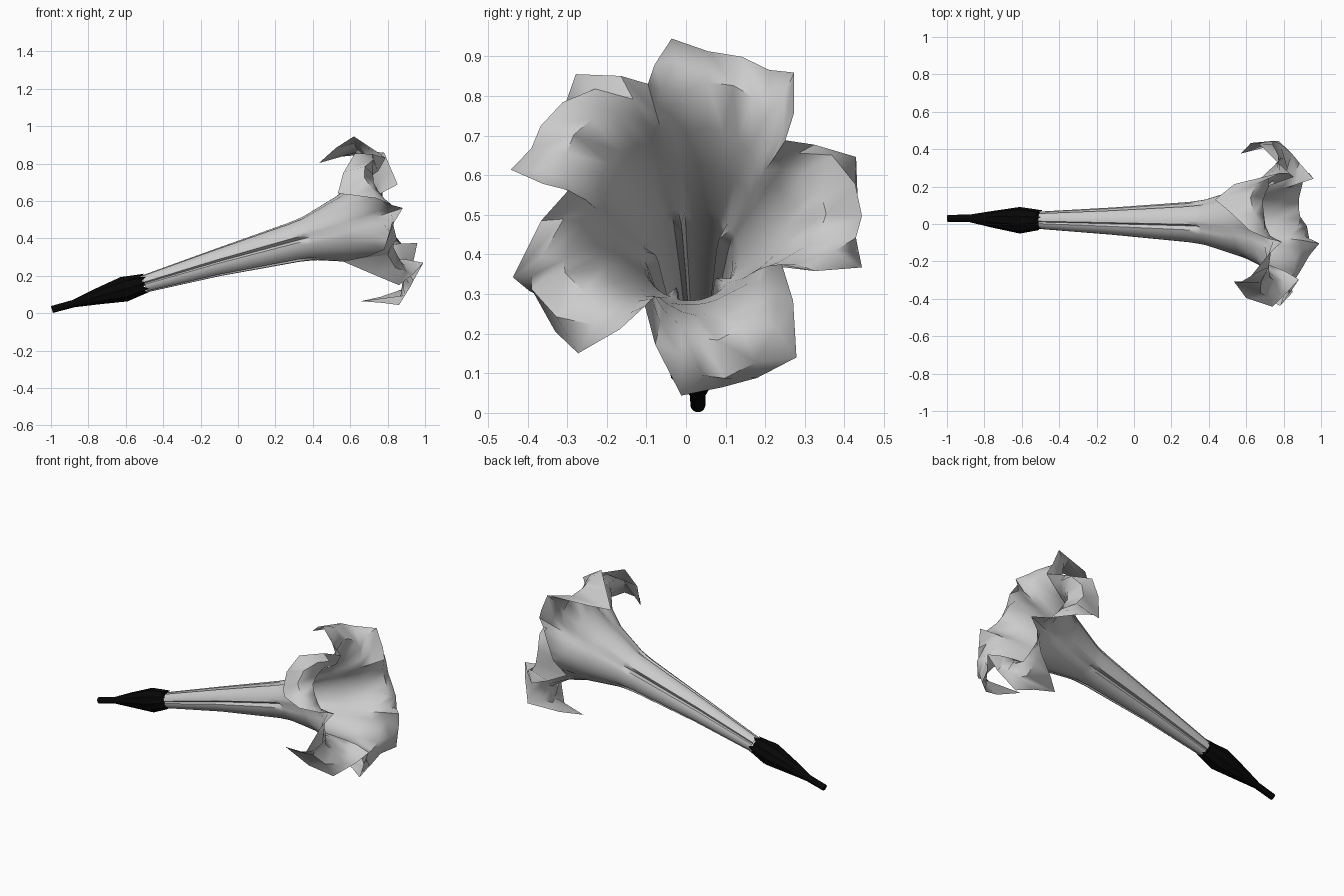
import bpy, math
from mathutils import Vector

if "Cube" in bpy.data.objects:
    bpy.data.objects.remove(bpy.data.objects["Cube"])

ORIGIN = Vector((-0.5, 0.02, 0.157))
AXIS = Vector((0.957, -0.012, 0.29)).normalized()
SIDE = Vector((0, 1, 0))
UP = AXIS.cross(SIDE).normalized()
if UP.z < 0:
    UP = -UP


def at(s, r, deg):
    # point along the slightly drooping flower axis
    a = math.radians(deg)
    droop = Vector((0, 0, -0.035 * min(1, s / 1.1) ** 2))
    return ORIGIN + AXIS * s + (SIDE * math.cos(a) + UP * math.sin(a)) * r + droop


def mix(p, q, w):
    return tuple(a + (b - a) * w for a, b in zip(p, q))


def loft(name, columns, angle, cap=False):
    # closed surface skinned through columns of points
    n, m = len(columns), len(columns[0])
    verts = [p for c in columns for p in c]
    faces = [(i * m + j, ((i + 1) % n) * m + j, ((i + 1) % n) * m + j + 1, i * m + j + 1)
             for i in range(n) for j in range(m - 1)]
    if cap:
        faces.append([i * m for i in reversed(range(n))])
    me = bpy.data.meshes.new(name)
    me.from_pydata(verts, [], faces)
    me.update()
    ob = bpy.data.objects.new(name, me)
    bpy.context.collection.objects.link(ob)
    bpy.context.view_layer.objects.active = ob
    ob.select_set(True)
    bpy.ops.object.shade_smooth_by_angle(angle=math.radians(angle))
    ob.select_set(False)
    return ob


# Trumpet blossom: pleated tube opening into five curled lobes
TUBE = [(0, 0.047), (0.4, 0.073), (0.83, 0.108), (0.90, 0.118), (0.93, 0.124), (1.13, 0.185)]
PLEAT = [0.85, 0.78, 0.74, 0.74, 0.97, 0.97]
NOTCH = [(1.22, 0.205), (1.30, 0.23), (1.38, 0.26)]
SHOULDER = [(1.25, 0.24), (1.35, 0.31), (1.37, 0.39)]
INNER = [(1.25, 0.25), (1.35, 0.34), (1.32, 0.43)]
MIDDLE = [(1.25, 0.25), (1.34, 0.35), (1.30, 0.44)]
EDGE = [mix(a, b, 0.42) for a, b in zip(NOTCH, SHOULDER)]
# (s, r, angle) of: notch, first corner, tip, second corner
LOBES = [((1.45, 0.30, -184), (1.29, 0.47, -160), (1.06, 0.37, -154), (1.31, 0.46, -127)),
         ((1.47, 0.31, -110), (1.28, 0.47, -92), (1.09, 0.40, -78), (1.36, 0.48, -55)),
         ((1.47, 0.30, -37), (1.29, 0.46, -17), (1.12, 0.37, 0), (1.27, 0.455, 21)),
         ((1.46, 0.29, 31), (1.44, 0.43, 51), (1.09, 0.40, 72), (1.31, 0.465, 95)),
         ((1.44, 0.32, 108), (1.29, 0.47, 127), (1.14, 0.37, 148), (1.33, 0.46, 166))]

cols = []
for i, (notch, c1, tip, c2) in enumerate(LOBES):
    s, r, a = LOBES[(i + 1) % 5][0]
    end = (s, r, a + 360 * (i == 4))
    base = -184 + 72 * i
    # each entry: rim point, flare profile, angle offset in the tube
    rows = [(notch, NOTCH, 0), (mix(notch, c1, 0.42), EDGE, 8), (c1, SHOULDER, 18),
            ((1.20, 0.435, (c1[2] + tip[2]) / 2), INNER, 27), (tip, MIDDLE, 36),
            ((1.20, 0.435, (c2[2] + tip[2]) / 2), INNER, 45),
            (c2, SHOULDER, 54), (mix(end, c2, 0.42), EDGE, 64)]
    for k, (rim, flare, turn) in enumerate(rows):
        even = base + turn
        col = [at(s, r * (f if k == 0 else 1), even) for (s, r), f in zip(TUBE, PLEAT)]
        col += [at(s, r, even + (rim[2] - even) * w) for (s, r), w in zip(flare, (0.3, 0.65, 0.95))]
        cols.append(col + [at(*rim)])
loft("blossom", cols, 60)

# Dark cup and stalk, lightly ribbed with five short teeth
cup_mat = bpy.data.materials.new("dark_cup")
cup_mat.diffuse_color = (0.002, 0.002, 0.002, 1)
cup_mat.use_nodes = True
cup_mat.node_tree.nodes["Principled BSDF"].inputs["Base Color"].default_value = cup_mat.diffuse_color
CUP = [(-0.995, 0.03, 0.02, 0.019), (-0.88, 0.03, 0.051, 0.02), (-0.76, 0.025, 0.087, 0.044),
       (-0.61, 0.02, 0.128, 0.071), (-0.51, 0.02, 0.156, 0.053)]
cup = []
for i in range(20):
    a = math.radians(i * 18)
    col = []
    for j, (x, y, z, r) in enumerate(CUP):
        rib = 1 if j < 2 or i % 2 == 0 else 0.92
        p = Vector((x, y, z)) + (SIDE * math.cos(a) + UP * math.sin(a)) * r * rib
        if j == 4 and i % 4 == 0:
            p += AXIS * 0.025
        col.append(p)
    cup.append(col)
loft("cup_and_stalk", cup, 25, cap=True).data.materials.append(cup_mat)
